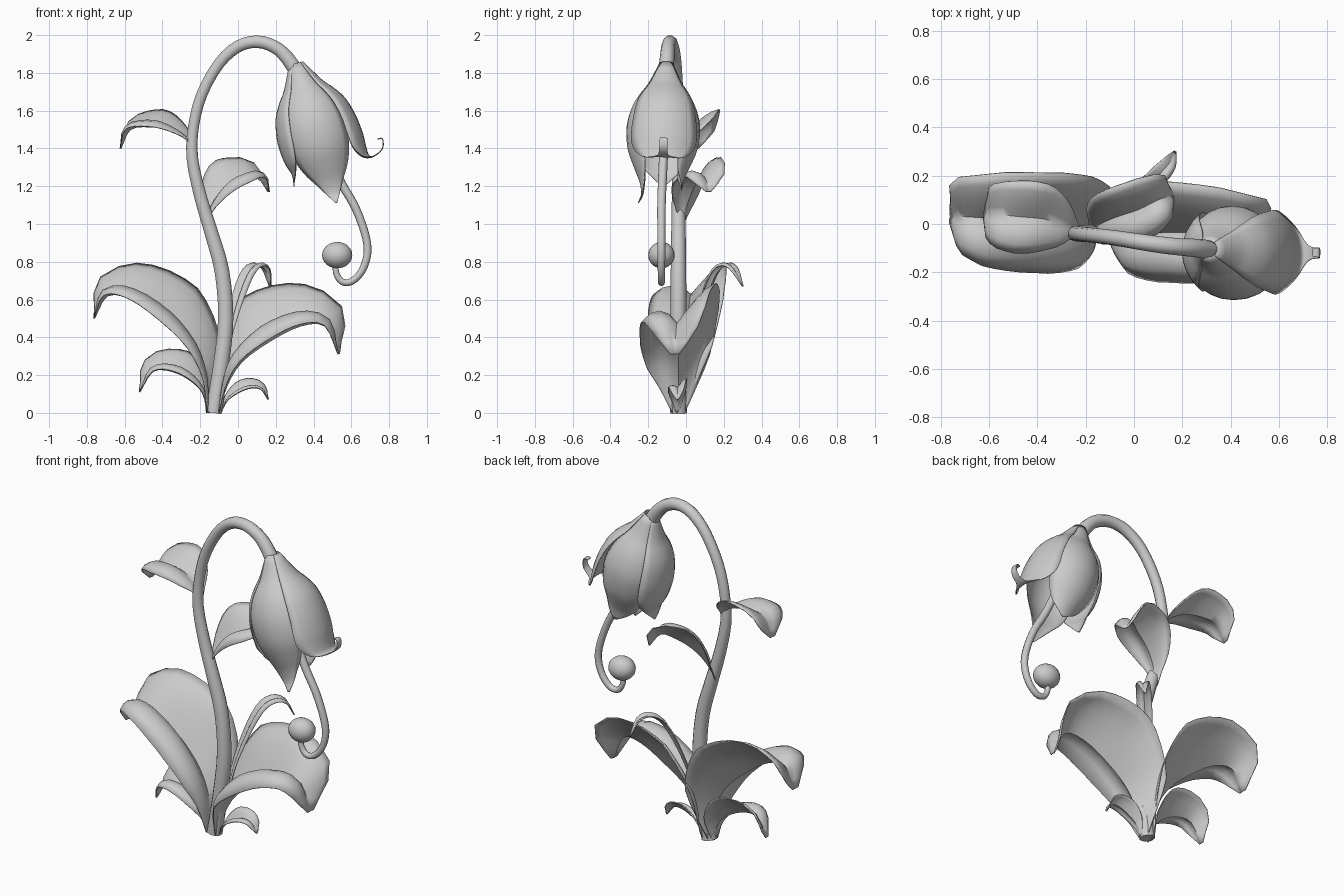
import bpy
import bmesh
from math import cos, sin, pi, radians
from mathutils import Vector

cube = bpy.data.objects.get("Cube")
if cube:
    bpy.data.objects.remove(cube, do_unlink=True)

grey = bpy.data.materials.new("plain_grey")
grey.use_nodes = True
grey.diffuse_color = (0.6, 0.6, 0.6, 1)
grey.node_tree.nodes["Principled BSDF"].inputs["Base Color"].default_value = (0.6, 0.6, 0.6, 1)


def spline(points, steps):
    """Smooth samples through a list of equal-length tuples."""
    p = [Vector(q) for q in points]
    p = [2 * p[0] - p[1]] + p + [2 * p[-1] - p[-2]]
    out = []
    for i in range(1, len(p) - 2):
        a, b, c, d = p[i - 1:i + 3]
        for k in range(steps):
            t = k / steps
            out.append(0.5 * (2 * b + (c - a) * t + (2 * a - 5 * b + 4 * c - d) * t ** 2
                              + (3 * b - a - 3 * c + d) * t ** 3))
    return out + [p[-2]]


def lerp_table(values, t):
    """Evenly spaced values read at t between 0 and 1."""
    f = t * (len(values) - 1)
    i = min(int(f), len(values) - 2)
    return values[i] + (values[i + 1] - values[i]) * (f - i)


def tangent(path, i):
    return (path[min(i + 1, len(path) - 1)] - path[max(i - 1, 0)]).normalized()


def skin(name, rows, closed=False, thickness=0.0, angle=60):
    """Joins rows of points into a smooth surface."""
    bm = bmesh.new()
    grid = [[bm.verts.new(p) for p in row] for row in rows]
    n = len(grid[0])
    for a, b in zip(grid, grid[1:]):
        for j in range(n if closed else n - 1):
            k = (j + 1) % n
            bm.faces.new((a[j], a[k], b[k], b[j]))
    if closed:
        bm.faces.new(grid[0])
        bm.faces.new(grid[-1])
    bmesh.ops.recalc_face_normals(bm, faces=bm.faces)
    mesh = bpy.data.meshes.new(name)
    bm.to_mesh(mesh)
    bm.free()
    mesh.materials.append(grey)
    obj = bpy.data.objects.new(name, mesh)
    bpy.context.collection.objects.link(obj)
    if thickness:
        mod = obj.modifiers.new("thickness", 'SOLIDIFY')
        mod.thickness = thickness
        mod.offset = 0
    bpy.ops.object.select_all(action='DESELECT')
    obj.select_set(True)
    bpy.context.view_layer.objects.active = obj
    bpy.ops.object.shade_smooth_by_angle(angle=radians(angle))
    return obj


def tube(name, points, radii, sides=10):
    path = spline(points, 3)
    rows = []
    for i, p in enumerate(path):
        t = tangent(path, i)
        u = Vector((0, 1, 0))
        u = (u - t * u.dot(t)).normalized()
        v = t.cross(u)
        r = lerp_table(radii, i / (len(path) - 1))
        rows.append([p + r * (cos(2 * pi * k / sides) * u + sin(2 * pi * k / sides) * v)
                     for k in range(sides)])
    return skin(name, rows, closed=True)


# Leaf cross-section: the front half arches over and droops, the back half climbs
FRONT_ARCH = (0, 0.75, 1, 0.8, 0.1)
BACK_ARCH = (0, 0.33, 0.63, 0.87, 1)
BROAD = (0.16, 0.45, 0.8, 0.97, 1, 0.93, 0.7, 0.12)
STALKED = (0.1, 0.32, 0.68, 0.93, 1, 0.93, 0.7, 0.12)


def leaf(name, midrib, half_width, front_rise, back_rise, shape=BROAD):
    """Folded leaf whose two halves rise from the midrib."""
    path = spline(midrib, 3)
    heading = path[-1] - path[0]
    heading.z = 0
    left = Vector((0, 0, 1)).cross(heading.normalized())
    back = left if left.y > 0 else -left
    rows = []
    for i, p in enumerate(path):
        t = i / (len(path) - 1)
        up = tangent(path, i).cross(left).normalized()
        w = half_width * lerp_table(shape, t)
        fade = min(1, 0.2 + 1.6 * t) - 0.8 * t ** 4
        row = []
        for k in range(-4, 5):
            rise = front_rise * FRONT_ARCH[-k] if k < 0 else back_rise * BACK_ARCH[k]
            row.append(p + w * (k / 4 * back + fade * rise * up))
        rows.append(row)
    return skin(name, rows, thickness=0.006)


# Arching stem
tube("stem", [(-0.13, -0.04, 0), (-0.09, -0.04, 0.25), (-0.065, -0.04, 0.5), (-0.085, -0.04, 0.75),
              (-0.14, -0.04, 0.95), (-0.2, -0.04, 1.15), (-0.242, -0.04, 1.35), (-0.235, -0.04, 1.52),
              (-0.19, -0.045, 1.69), (-0.1, -0.055, 1.85), (0, -0.07, 1.94), (0.1, -0.085, 1.965),
              (0.19, -0.095, 1.94), (0.26, -0.1, 1.88), (0.34, -0.11, 1.76)],
     (0.045, 0.043, 0.04, 0.034, 0.03, 0.031, 0.034, 0.036, 0.042))

# Base leaves
leaf("large_left_leaf", [(-0.16, -0.04, 0), (-0.175, -0.03, 0.18), (-0.25, -0.01, 0.34), (-0.39, 0.01, 0.48),
                         (-0.56, 0.02, 0.6), (-0.69, 0.03, 0.62), (-0.76, 0.03, 0.5)], 0.215, 0.35, 1.17)
leaf("large_right_leaf", [(-0.1, -0.04, 0), (-0.06, -0.04, 0.14), (0.02, -0.04, 0.27), (0.17, -0.035, 0.38),
                          (0.33, -0.04, 0.46), (0.46, -0.05, 0.46), (0.53, -0.06, 0.31)], 0.21, 0.45, 1.4)
leaf("small_left_leaf", [(-0.165, -0.04, 0), (-0.185, -0.04, 0.1), (-0.25, -0.04, 0.17), (-0.35, -0.04, 0.22),
                         (-0.45, -0.04, 0.22), (-0.52, -0.04, 0.11)], 0.11, 0.35, 1.25)
leaf("small_right_leaf", [(-0.09, -0.045, 0), (-0.06, -0.045, 0.06), (-0.01, -0.045, 0.1), (0.06, -0.045, 0.13),
                          (0.12, -0.045, 0.125), (0.16, -0.045, 0.07)], 0.05, 0.3, 1.2)
leaf("back_leaf", [(-0.1, -0.03, 0), (-0.06, 0.03, 0.35), (-0.01, 0.09, 0.56), (0.05, 0.15, 0.72),
                   (0.1, 0.2, 0.775), (0.145, 0.25, 0.76), (0.17, 0.3, 0.67)], 0.042, 0.5, 0.5)

# Stem leaves
leaf("middle_stem_leaf", [(-0.18, -0.03, 0.99), (-0.14, 0, 1.09), (-0.07, 0.03, 1.17), (0.02, 0.06, 1.22),
                          (0.1, 0.1, 1.245), (0.16, 0.12, 1.17)], 0.13, 0.4, 1.2, STALKED)
leaf("upper_stem_leaf", [(-0.23, -0.03, 1.41), (-0.28, -0.01, 1.46), (-0.37, 0.02, 1.5), (-0.47, 0.03, 1.515),
                         (-0.57, 0.04, 1.5), (-0.62, 0.05, 1.4)], 0.155, 0.25, 0.65, STALKED)

# Hanging bell of four petals: profile points are distance along axis, radius, half width
TOP = Vector((0.32, -0.105, 1.8))
DOWN = Vector((0.28, -0.03, -0.96)).normalized()
FRONT = Vector((0, -1, 0))
FRONT = (FRONT - DOWN * FRONT.dot(DOWN)).normalized()
SIDE = FRONT.cross(DOWN)
SIDE = SIDE if SIDE.x > 0 else -SIDE


def petal(name, azimuth, ending, swell):
    shoulder = [(-0.05, 0.036, 0.03), (0.07, 0.1, 0.09), (0.13, 0.145, 0.13), (0.2, 0.185, 0.165),
                (0.3, 0.21, 0.185)]
    profile = [(s, max(0.036, r * swell), w) for s, r, w in shoulder] + ending
    rows = []
    for s, r, w in spline(profile, 3):
        spread = max(w, 0.004) / max(r, 0.03)
        row = []
        for k in range(-4, 5):
            a = azimuth + spread * k / 4
            row.append(TOP + DOWN * s + r * (cos(a) * SIDE + sin(a) * FRONT))
        rows.append(row)
    return skin(name, rows, thickness=0.005)


petal("left_petal", 0, [(0.4, 0.236, 0.195), (0.47, 0.233, 0.175), (0.525, 0.235, 0.115), (0.535, 0.262, 0.035),
                        (0.51, 0.315, 0.022), (0.46, 0.33, 0.02), (0.454, 0.305, 0.016)], 1.08)
petal("front_petal", pi / 2, [(0.42, 0.19, 0.18), (0.52, 0.155, 0.14), (0.6, 0.122, 0.08),
                              (0.67, 0.11, 0.035), (0.72, 0.125, 0.005)], 0.94)
petal("right_petal", pi, [(0.38, 0.208, 0.18), (0.45, 0.2, 0.15), (0.51, 0.182, 0.08), (0.57, 0.19, 0.006)], 0.98)
petal("back_petal", -pi / 2, [(0.42, 0.175, 0.18), (0.5, 0.145, 0.145), (0.57, 0.115, 0.09),
                              (0.64, 0.1, 0.006)], 0.89)

# Drooping pistil with its bead
tube("pistil", [(0.44, -0.115, 1.45), (0.54, -0.125, 1.23), (0.62, -0.13, 1.09), (0.675, -0.13, 0.94),
                (0.685, -0.13, 0.84), (0.655, -0.13, 0.75), (0.6, -0.13, 0.695), (0.55, -0.13, 0.695),
                (0.52, -0.13, 0.74), (0.515, -0.13, 0.81)], (0.024, 0.022, 0.02, 0.018, 0.015), 8)
bpy.ops.mesh.primitive_uv_sphere_add(segments=20, ring_count=12, radius=1, location=(0.525, -0.13, 0.835))
bead = bpy.context.object
bead.name = "pistil_bead"
bead.scale = (0.08, 0.07, 0.07)
bead.data.materials.append(grey)
bpy.ops.object.shade_smooth_by_angle(angle=radians(60))
